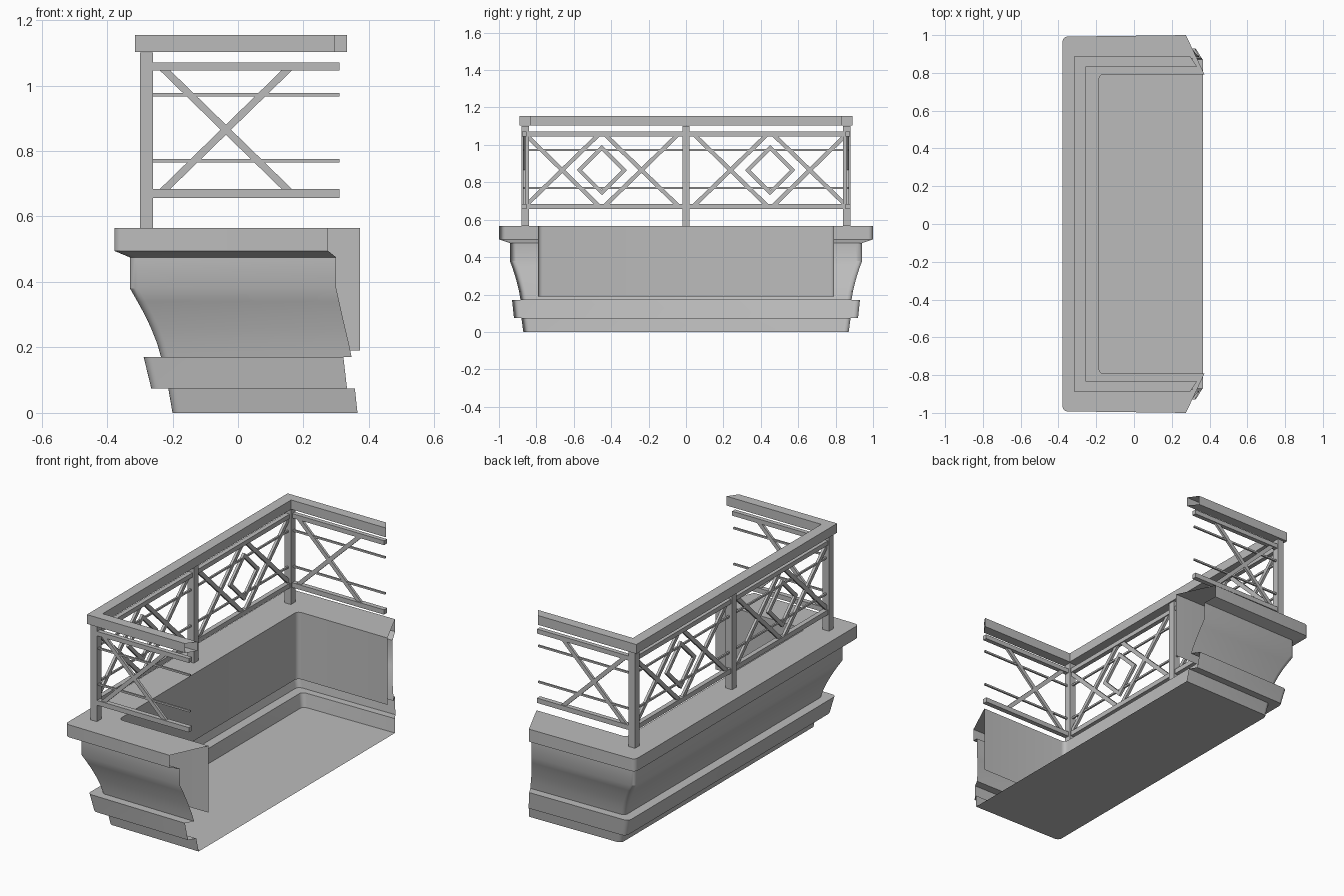
import bpy, bmesh, math
from mathutils import Vector, Matrix

cube = bpy.data.objects.get("Cube")
if cube:
    bpy.data.objects.remove(cube)

# One stone grey for everything
GREY = (0.5, 0.5, 0.5, 1)
stone = bpy.data.materials.new("stone_grey")
stone.use_nodes = True
stone.diffuse_color = GREY
stone.node_tree.nodes["Principled BSDF"].inputs["Base Color"].default_value = GREY


def finish(bm, name):
    mesh = bpy.data.meshes.new(name)
    bm.to_mesh(mesh)
    bm.free()
    mesh.materials.append(stone)
    obj = bpy.data.objects.new(name, mesh)
    bpy.context.collection.objects.link(obj)
    return obj


def add_box(bm, center, size, turn=None):
    m = Matrix.Translation(center) @ (turn or Matrix()) @ Matrix.Diagonal((*size, 1))
    bmesh.ops.create_cube(bm, size=1, matrix=m)


def add_bar(bm, a, b, width, depth):
    """Square-ended bar between two points in a vertical panel."""
    a, b = Vector(a), Vector(b)
    along = (b - a).normalized()
    side = Vector((0, 0, 1)) if abs(along.z) < 0.01 else along.cross(
        Vector((along.y, -along.x, 0)).normalized())
    turn = Matrix((along, side, along.cross(side))).transposed().to_4x4()
    add_box(bm, (a + b) / 2, ((b - a).length, width, depth), turn)


# Balcony body: open shell, lofted through U-shaped sections
def section(bm, z, end_x, front_x, half_y, taper, radius=0.025, steps=4):
    corner_y = half_y - taper
    half = [(end_x, half_y)]
    for i in range(steps + 1):
        t = math.pi / 2 * i / steps
        half.append((front_x + radius * (1 - math.sin(t)),
                     corner_y - radius * (1 - math.cos(t))))
    loop = half + [(x, -y) for x, y in reversed(half)]
    return [bm.verts.new((x, y, z)) for x, y in loop]


profile = [  # z, wall-side x, front x, half width
    (0, 0.365, -0.20, 0.87), (0.075, 0.357, -0.213, 0.88),
    (0.075, 0.333, -0.265, 0.92), (0.17, 0.322, -0.288, 0.93),
    (0.17, 0.347, -0.235, 0.885), (0.215, 0.338, -0.248, 0.892),
    (0.26, 0.327, -0.266, 0.903), (0.30, 0.318, -0.285, 0.914),
    (0.34, 0.309, -0.307, 0.927), (0.38, 0.30, -0.33, 0.942),
    (0.475, 0.30, -0.33, 0.942), (0.495, 0.275, -0.378, 1.0),
    (0.565, 0.275, -0.378, 1.0)]
bm = bmesh.new()
rows = [section(bm, *p, taper=0.008) for p in profile]
# Top ledge and inner wall continue the same loft
rows += [section(bm, z, 0.373, -0.185, 0.792, 0) for z in (0.565, 0.19)]
for low, high in zip(rows, rows[1:]):
    for i in range(len(low) - 1):
        bm.faces.new((low[i], low[i + 1], high[i + 1], high[i]))
floor = bm.faces.new(rows[0])
bmesh.ops.recalc_face_normals(bm, faces=bm.faces)
floor.normal_update()
if floor.normal.z > 0:
    bmesh.ops.reverse_faces(bm, faces=bm.faces)
body = finish(bm, "balcony_body")
bpy.context.view_layer.objects.active = body
body.select_set(True)
bpy.ops.object.shade_smooth_by_angle(angle=math.radians(30))

# Posts
RAIL_X, SIDE_Y = -0.28, 0.86
for name, y in (("right_post", -SIDE_Y), ("middle_post", 0), ("left_post", SIDE_Y)):
    bm = bmesh.new()
    add_box(bm, (RAIL_X, y, 0.833), (0.04, 0.04, 0.536))
    finish(bm, name)

# Handrail: hollow square tube with mitred corners, open at the wall
bm = bmesh.new()
outer = [(0.295, 0.89), (-0.315, 0.89), (-0.315, -0.89), (0.295, -0.89)]
inner = [(0.333, 0.835), (-0.255, 0.835), (-0.255, -0.835), (0.333, -0.835)]
rings = [[bm.verts.new((*p, z)) for p, z in ((o, 1.103), (o, 1.155), (i, 1.155), (i, 1.103))]
         for o, i in zip(outer, inner)]
for a, b in zip(rings, rings[1:]):
    for k in range(4):
        j = (k + 1) % 4
        bm.faces.new((a[k], a[j], b[j], b[k]))
bmesh.ops.recalc_face_normals(bm, faces=bm.faces)
finish(bm, "handrail")

# Railing panels
MID_Z = 0.865
RAILS = ((0.67, 0.027), (0.77, 0.01), (0.972, 0.01), (1.058, 0.025))


def panel(name, place, start, end, crosses, diamond=None):
    """place(u, z) maps panel coordinates into space."""
    bm = bmesh.new()
    for z, thick in RAILS:
        add_bar(bm, place(start, z), place(end, z), thick, thick)
    for c in crosses:
        for s in (-1, 1):
            add_bar(bm, place(c - 0.195, MID_Z - s * 0.19),
                    place(c + 0.195, MID_Z + s * 0.19), 0.022, 0.014)
    if diamond is not None:
        r = 0.12
        for sx in (-1, 1):
            for sz in (-1, 1):
                add_bar(bm, place(diamond + sx * (r + 0.005), MID_Z - sz * 0.005),
                        place(diamond - sx * 0.005, MID_Z + sz * (r + 0.005)), 0.02, 0.014)
    finish(bm, name)


for side, s in (("left", 1), ("right", -1)):
    panel(side + "_end_panel", lambda u, z: (u, s * 0.865, z), -0.265, 0.31, [-0.037])
    panel(side + "_front_panel", lambda u, z: (RAIL_X, s * u, z),
          0.01, 0.85, [0.238, 0.662], 0.45)
